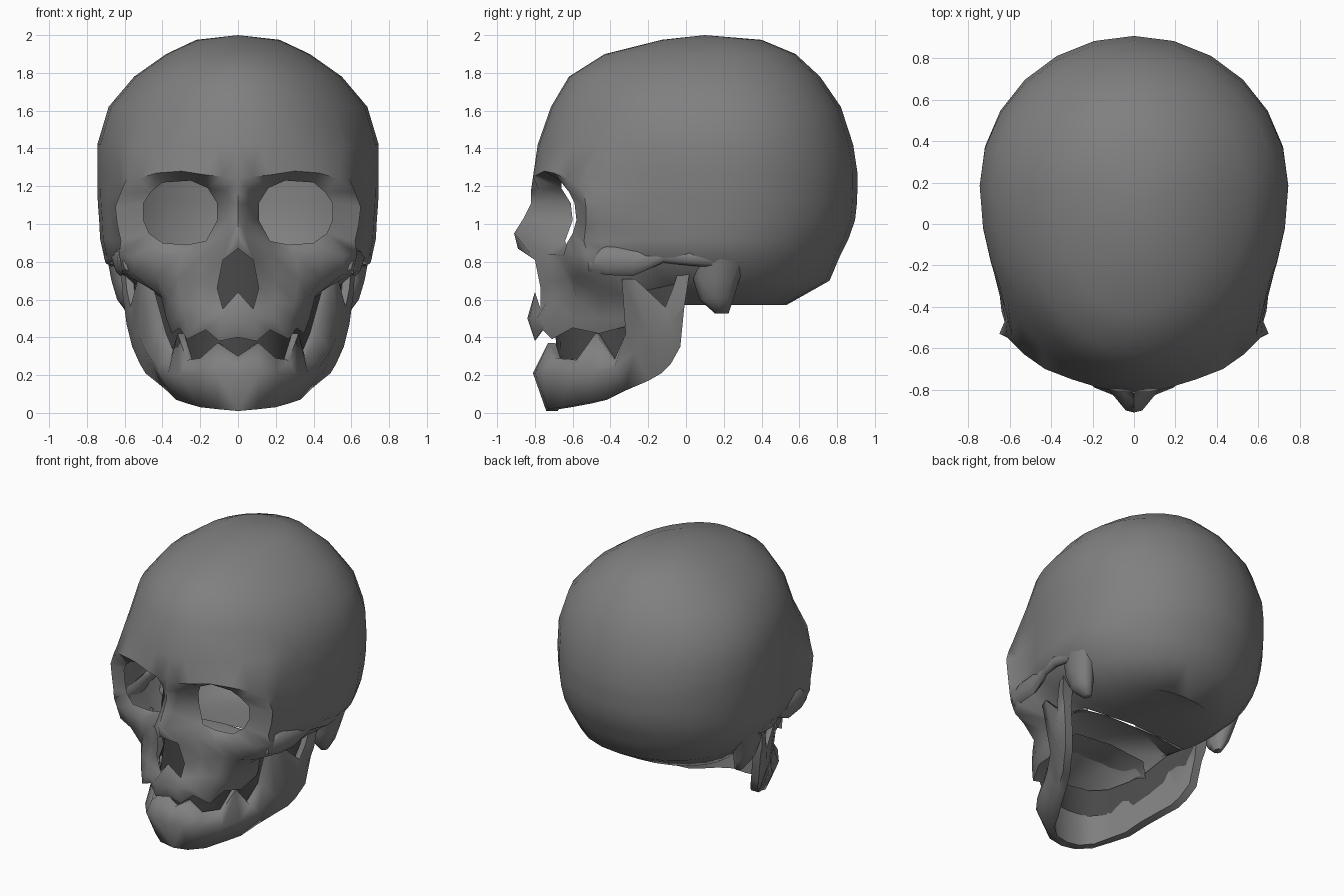
import bpy
import bmesh
from math import sin, cos, radians
from mathutils import Vector, Matrix

default_cube = bpy.data.objects.get("Cube")
if default_cube:
    bpy.data.objects.remove(default_cube, do_unlink=True)


def flat_colour(name, grey):
    mat = bpy.data.materials.new(name)
    mat.use_nodes = True
    mat.diffuse_color = (grey, grey, grey, 1)
    shader = next(n for n in mat.node_tree.nodes if n.type == 'BSDF_PRINCIPLED')
    shader.inputs["Base Color"].default_value = mat.diffuse_color
    shader.inputs["Roughness"].default_value = 0.8
    return mat


bone = flat_colour("grey_bone", 0.215)
shadow = flat_colour("dark_cavity", 0.065)


def add_grid(bm, rows, skip=lambda row, col: False):
    """Quads between neighbouring rows of points; None leaves an opening."""
    verts = [[bm.verts.new(p) if p else None for p in row] for row in rows]
    for r in range(len(verts) - 1):
        for c in range(min(len(verts[r]), len(verts[r + 1])) - 1):
            quad = (verts[r][c], verts[r][c + 1], verts[r + 1][c + 1], verts[r + 1][c])
            if all(quad) and not skip(r, c):
                bm.faces.new(quad)
    return verts


def add_bar(bm, path, side_axis, cross_axis):
    """Closed tapered bar; each path entry is centre and two radii."""
    sections = []
    for centre, r_side, r_cross in path:
        turn = [radians(45 * i) for i in range(9)]
        sections.append([Vector(centre) + side_axis * r_side * cos(a) + cross_axis * r_cross * sin(a)
                         for a in turn])
    rings = add_grid(bm, sections)
    for end in (rings[0], rings[-1]):
        bm.faces.new(end[:-1])


def finish(name, bm, angle=60, material=bone):
    """Mirror the left half, weld it and turn it into a smooth object."""
    bmesh.ops.remove_doubles(bm, verts=bm.verts[:], dist=0.0005)
    geom = bm.verts[:] + bm.edges[:] + bm.faces[:]
    bmesh.ops.mirror(bm, geom=geom, matrix=Matrix.Identity(4), merge_dist=0.0005, axis='X')
    bmesh.ops.remove_doubles(bm, verts=bm.verts[:], dist=0.0005)
    bmesh.ops.recalc_face_normals(bm, faces=bm.faces[:])
    mesh = bpy.data.meshes.new(name)
    bm.to_mesh(mesh)
    bm.free()
    mesh.materials.append(material)
    obj = bpy.data.objects.new(name, mesh)
    bpy.context.collection.objects.link(obj)
    bpy.ops.object.select_all(action='DESELECT')
    obj.select_set(True)
    bpy.context.view_layer.objects.active = obj
    bpy.ops.object.shade_smooth_by_angle(angle=radians(angle))


def metres(points):
    """Hundredths of a unit to vectors."""
    return [Vector(p) / 100 if p else None for p in points]


# Braincase: egg-shaped rings, columns run from the brow round to the nape
COLUMNS = [0, 8, 16, 26, 37, 48, 55, 61, 68, 78, 90, 105, 120, 135, 150, 165, 180]
FACE_COLUMNS = 8


def ring(z, front, back, width):
    middle = front + (back - front) * 0.58
    points = []
    for degrees in COLUMNS:
        a = radians(degrees)
        reach = middle - front if degrees < 90 else back - middle
        points.append(Vector((width * sin(a), middle - reach * cos(a), z)))
    return points


vault = [
    (2.0, 0.1, 0.1, 0), (1.975, -0.13, 0.4, 0.22), (1.9, -0.43, 0.58, 0.38),
    (1.78, -0.62, 0.71, 0.55), (1.62, -0.715, 0.82, 0.685), (1.42, -0.785, 0.885, 0.745),
]
sides = [
    (1.27, -0.81, 0.908, 0.745), (1.2, -0.81, 0.908, 0.745), (1.11, -0.81, 0.905, 0.742),
    (1.02, -0.81, 0.895, 0.735), (0.92, -0.81, 0.86, 0.73), (0.83, -0.8, 0.815, 0.71),
    (0.7, -0.6, 0.76, 0.6), (0.57, -0.3, 0.53, 0.46),
]

# Face: brow, eye socket rims, nose bridge and flared outer socket edge
upper_face = [
    [(0, -81, 125), (8, -81, 125), (17, -79, 126), (30, -75, 128), (43, -70, 127), (53, -63, 124),
     (59, -54, 124), (62, -42, 124)],
    [(0, -82, 118), (6, -78, 118), (16, -66, 119), (25, -66, 123), (40, -65, 122), (46, -62, 117),
     (62, -54, 117), (61, -45, 117)],
    [(0, -82, 111), (5, -77, 111), (11, -61, 111), None, None, (50, -59, 111), (65, -53, 109), (62, -46, 109)],
    [(0, -86, 103), (5, -81, 102), (11, -60, 102), None, None, (50, -58, 102), (64, -53, 100), (61, -45, 100)],
    [(0, -91, 95), (4, -90, 94), (17, -64, 91), (27, -63, 89), (40, -63, 90), (47, -60, 95),
     (62, -54, 91), (60, -44, 91)],
]
# Cheekbone, nose opening, upper jaw and upper tooth edge
lower_face = [
    [(0, -89, 87), (8, -80, 81), (18, -73, 84), (30, -69, 84), (44, -65, 83), (56, -59, 83),
     (63, -52, 84), (60, -40, 84)],
    [None, (11, -77, 66), (20, -70, 70), (32, -63, 71), (44, -60, 71), (55, -56, 73), (61, -46, 74), None],
    [(0, -80, 64), (8, -77, 55), (20, -74, 58), (30, -68, 58), (37, -58, 60), (41, -46, 62), (40, -32, 62), None],
    [(0, -84, 50), (9, -83, 50), (19, -79, 50), (28, -71, 50), (34, -60, 50), (38, -46, 50), (38, -31, 50), None],
    [(0, -79, 40), (10, -80, 38), (17, -76, 44), (27, -71, 39), (31, -60, 45), (35, -46, 42), (36, -31, 46), None],
]

face = [metres(row) for row in upper_face + lower_face]
wall = [ring(*row)[FACE_COLUMNS:] for row in sides]
wall.append([Vector((0, p.y, 0.6)) for p in wall[-1]])
wall.append([])

# Roof of the mouth, folded in behind the tooth edge
teeth = face[-1][:-1]
gum = [Vector((p.x * 0.8, p.y + 0.06, p.z + 0.08)) for p in teeth]
palate = [Vector((0, p.y + 0.08, 0.55)) for p in teeth]

rows = [ring(*row) for row in vault]
first_open = len(rows) + len(upper_face)
rows += [f + w for f, w in zip(face, wall)] + [gum, palate]

bm = bmesh.new()
grid = add_grid(bm, rows, lambda r, c: r >= first_open and c == FACE_COLUMNS - 1)

# Temple hollow under the cheek, fanned out from the back of the upper jaw
cheek, mid, low = grid[first_open:first_open + 3]
rim = [mid[6], cheek[7], cheek[8], mid[8], low[8]]
for a, b in zip(rim, rim[1:]):
    bm.faces.new((a, b, low[6]))
bm.faces.new((cheek[6], cheek[7], mid[6]))

# Arched floor of the skull between palate and braincase
floor = [
    [(0, -66, 43), (14, -63, 43), (23, -54, 43)],
    [(0, -50, 53), (15, -46, 52), (29, -40, 45)],
    [(0, -34, 62), (22, -32, 60), (35, -28, 50)],
    [(0, -16, 69), (24, -16, 67), (44, -19, 61)],
    [(0, -2, 60), (22, -2, 60), (42, -2, 57)],
]
add_grid(bm, [metres(row) for row in floor])
finish("skull", bm)

# Cheek arches from cheekbone to ear, and bony knobs behind the ears
X, Y, Z = Matrix.Identity(3)
bm = bmesh.new()
add_bar(bm, [((0.58, -0.52, 0.8), 0.03, 0.05), ((0.61, -0.42, 0.805), 0.03, 0.075),
             ((0.625, -0.28, 0.8), 0.03, 0.075), ((0.645, -0.12, 0.835), 0.03, 0.04),
             ((0.68, 0.02, 0.825), 0.03, 0.045), ((0.66, 0.14, 0.82), 0.03, 0.05)], X, Z)
finish("cheek_arches", bm, 70)

bm = bmesh.new()
add_bar(bm, [((0.62, 0.19, 0.86), 0.08, 0.16), ((0.6, 0.16, 0.7), 0.07, 0.12),
             ((0.58, 0.16, 0.6), 0.06, 0.09), ((0.56, 0.19, 0.525), 0.025, 0.035)], X, Y)
finish("ear_knobs", bm, 70)

# Lower jaw: bottom edge, outer bulge and top edge, from chin to hinge
jaw_stations = [
    [(0, -74, 1), (0, -81, 21), (0, -73, 30)],
    [(11, -73, 2), (11, -80, 21), (11, -73, 37)],
    [(20, -66, 3), (21, -75, 21), (20, -70, 29)],
    [(27, -54, 5), (31, -62, 20), (27, -58, 28)],
    [(33, -44, 7), (37, -50, 21), (32, -48, 42)],
    [(38, -32, 12), (43, -38, 24), (36, -38, 28)],
    [(44, -20, 17), (49, -27, 33), (42, -32, 42)],
    [(49, -13, 21), (53, -21, 42), (50, -34, 71)],
    [(52, -8, 26), (56, -15, 44), (53, -27, 71)],
    [(56, -3, 35), (59, -8, 47), (57, -11, 56)],
    [(59, -1, 55), (61, 0, 62), (59, -7, 66)],
    [(59, 1, 70), (62, 2, 75), (60, -3, 78)],
]


def inward(p, depth):
    return p + Vector((-p.x, max(0, -0.3 - p.y), 0)).normalized() * depth


bm = bmesh.new()
loops = []
for station in jaw_stations:
    bottom, bulge, top = metres(station)
    loops.append([bottom, bulge, top, inward(top, 0.04), inward(bottom, 0.06), bottom])
jaw = add_grid(bm, loops)
bm.faces.new(jaw[-1][:-1])
finish("lower_jaw", bm, 70)

# Dark lining inside the mouth, running back to the jaw hinges
lining = [
    [(0, -68, 25), (0, -70, 54)],
    [(15, -66, 25), (15, -67, 54)],
    [(24, -55, 25), (24, -56, 54)],
    [(30, -40, 26), (30, -42, 56)],
    [(37, -28, 34), (36, -30, 62)],
    [(47, -20, 46), (46, -22, 74)],
    [(53, -9, 53), (53, -9, 80)],
    [(55, -3, 57), (56, -3, 80)],
]
bm = bmesh.new()
add_grid(bm, [metres(row) for row in lining])
finish("mouth_lining", bm, material=shadow)

# Dark back of the nose opening
bm = bmesh.new()
add_grid(bm, [metres(row) for row in ([(0, -72, 87), (9, -69, 85)], [(0, -72, 52), (14, -69, 52)])])
finish("nose_cavity", bm, material=shadow)
